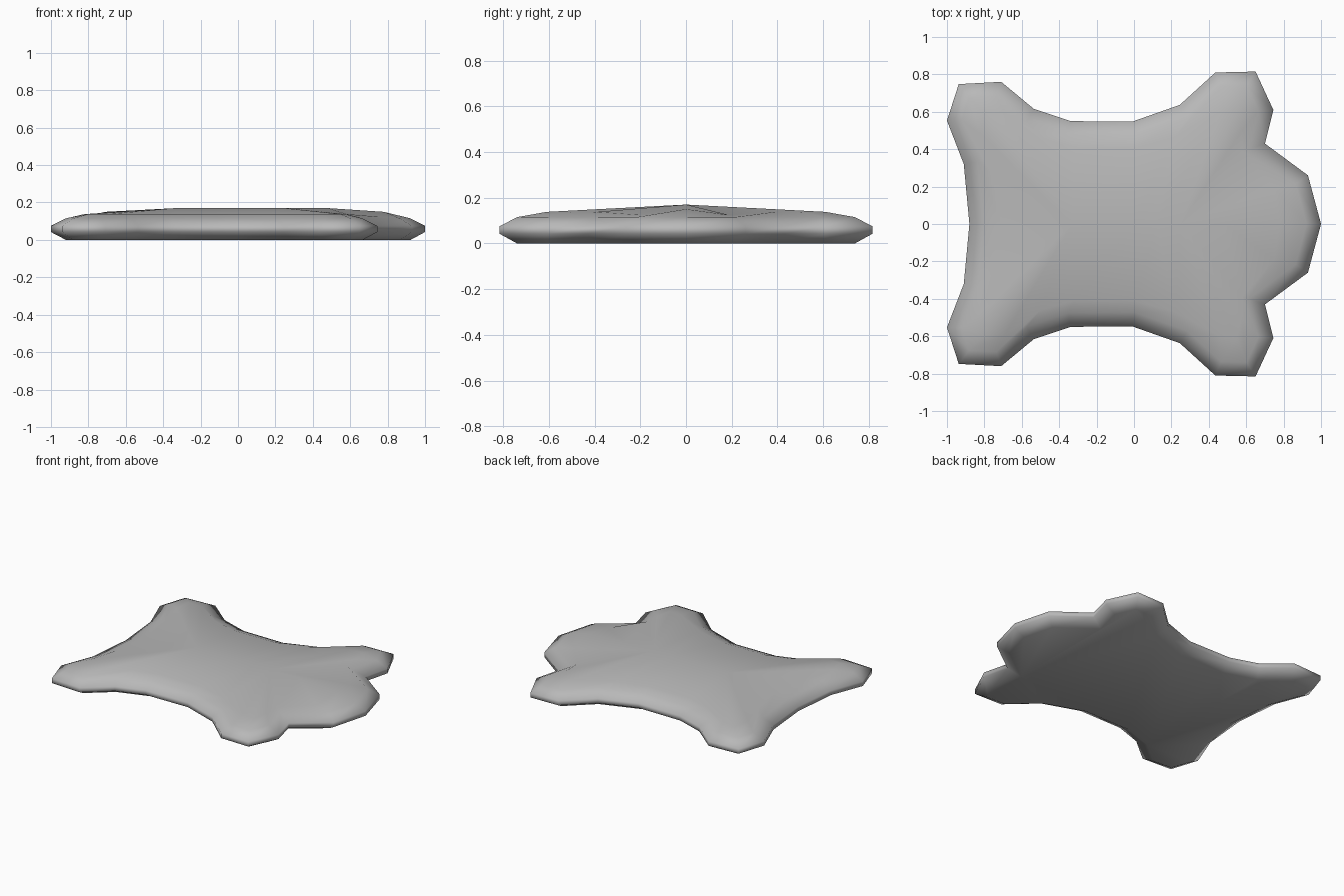
import bpy, bmesh
from mathutils import Vector

if "Cube" in bpy.data.objects:
    bpy.data.objects.remove(bpy.data.objects["Cube"])

# Half outline of the hide, from the head end round the legs to the tail end
OUTLINE = [(1.0, 0), (.93, .26), (.70, .43), (.745, .61), (.65, .815),
           (.435, .81), (.245, .637), (-.01, .547), (-.34, .55), (-.535, .615),
           (-.71, .76), (-.937, .748), (-1, .553), (-.91, .32), (-.88, 0)]
# Half of the raised inner contour, matched point for point
INNER = [(.78, 0), (.75, .19), (.58, .39), (.575, .50), (.55, .61),
         (.46, .60), (.22, .47), (0, .41), (-.32, .41), (-.50, .46),
         (-.69, .59), (-.80, .59), (-.82, .48), (-.76, .27), (-.71, 0)]
# Where each contour point joins the spine ridge
SPINE = [.48] * 2 + [.25] * 4 + [.12, 0] + [-.33] * 7


def full(half):
    """Mirror a half loop across y = 0."""
    pts = [Vector(p) for p in half]
    return pts + [Vector((p.x, -p.y)) for p in reversed(pts[1:-1])]


def inset(loop, d):
    """Offset a counter-clockwise loop inwards by d."""
    out = []
    for i, p in enumerate(loop):
        a = (p - loop[i - 1]).normalized()
        b = (loop[(i + 1) % len(loop)] - p).normalized()
        n1, n2 = Vector((-a.y, a.x)), Vector((-b.y, b.x))
        out.append(p + (n1 + n2) * d / (1 + n1.dot(n2)))
    return out


def inner_height(p):
    """The middle is raised and the head slopes down to its sides."""
    if abs(p.y) < .01:
        return .15
    return .124 if p.x > .7 else .138


outer = full(OUTLINE)
rim = inset(outer, .075)
inner = full(INNER)
n = len(outer)
bm = bmesh.new()


def ring(loop, heights):
    return [bm.verts.new((p.x, p.y, z)) for p, z in zip(loop, heights)]


rings = [
    ring(rim, [0] * n),
    ring(outer, [.042] * n),
    ring(outer, [.075] * n),
    ring(rim, [.115] * n),
    ring(inner, [inner_height(p) for p in inner]),
    ring(full([(x, 0) for x in SPINE]), [.17] * n),
]

# Rounded edge and domed top, then the flat underside
for lo, hi in zip(rings, rings[1:]):
    for i in range(n):
        j = (i + 1) % n
        bm.faces.new((lo[i], lo[j], hi[j], hi[i]))
bm.faces.new(rings[0][::-1])

bmesh.ops.remove_doubles(bm, verts=bm.verts, dist=.001)
bmesh.ops.recalc_face_normals(bm, faces=bm.faces)
for f in bm.faces:
    f.smooth = True

mesh = bpy.data.meshes.new("hide_rug")
bm.to_mesh(mesh)
bm.free()
fur = bpy.data.materials.new("dark_grey_fur")
fur.diffuse_color = (.48, .48, .48, 1)
fur.use_nodes = True
fur.node_tree.nodes["Principled BSDF"].inputs["Base Color"].default_value = fur.diffuse_color
mesh.materials.append(fur)
bpy.context.collection.objects.link(bpy.data.objects.new("hide_rug", mesh))
